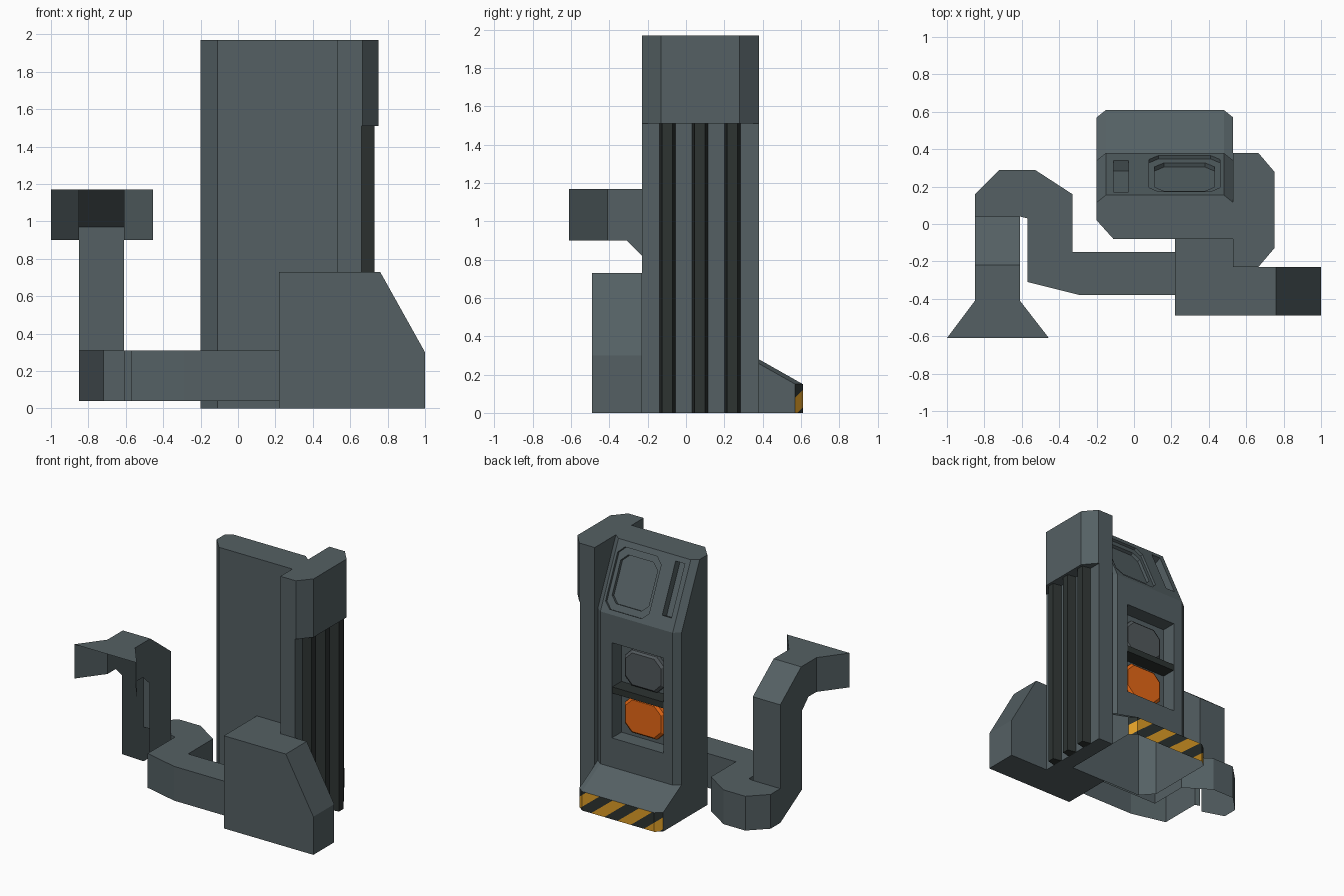
import bpy, bmesh, math
from mathutils import Vector

if "Cube" in bpy.data.objects:
    bpy.data.objects.remove(bpy.data.objects["Cube"])


def material(name, rgb):
    m = bpy.data.materials.new(name)
    m.diffuse_color = (*rgb, 1)
    m.use_nodes = True
    m.node_tree.nodes["Principled BSDF"].inputs["Base Color"].default_value = m.diffuse_color
    return m


STEEL = material("blue_grey_steel", (0.089, 0.117, 0.126))
DARK = material("dark_grey", (0.026, 0.033, 0.031))
YELLOW = material("hazard_yellow", (0.73, 0.34, 0.02))
ORANGE = material("orange", (0.83, 0.145, 0.008))
GREY = material("button_grey", (0.085, 0.1, 0.108))


def finish(name, bm, *mats):
    bmesh.ops.recalc_face_normals(bm, faces=bm.faces[:])
    me = bpy.data.meshes.new(name)
    bm.to_mesh(me)
    bm.free()
    for m in mats:
        me.materials.append(m)
    ob = bpy.data.objects.new(name, me)
    bpy.context.collection.objects.link(ob)
    return ob


def loft_bm(rings):
    """Skin matching rings of points and cap both ends."""
    bm = bmesh.new()
    vs = [[bm.verts.new(p) for p in r] for r in rings]
    n = len(rings[0])
    for a, b in zip(vs, vs[1:]):
        for i in range(n):
            j = (i + 1) % n
            bm.faces.new((a[i], a[j], b[j], b[i]))
    bm.faces.new(vs[0])
    bm.faces.new(vs[-1])
    bmesh.ops.recalc_face_normals(bm, faces=bm.faces[:])
    return bm


def loft(name, rings, mat):
    return finish(name, loft_bm(rings), mat)


def upright(name, pts, z0, z1, mat):
    return loft(name, [[(x, y, z) for x, y in pts] for z in (z0, z1)], mat)


def octagon(w, h, c):
    a, b = w / 2, h / 2
    return [(a, b - c), (a - c, b), (c - a, b), (-a, b - c),
            (-a, c - b), (c - a, -b), (a - c, -b), (a, c - b)]


def box(name, x0, x1, y0, y1, z0, z1, mat):
    return upright(name, [(x0, y0), (x1, y0), (x1, y1), (x0, y1)], z0, z1, mat)


# Main column: one chamfered section lofted up a changing back line
def section(z, yb):
    return [(x, y, z) for x, y in (
        (-.2, .02), (-.11, -.08), (.53, -.08), (.53, yb - .04),
        (.48, yb), (-.15, yb), (-.2, yb - .04))]


ZS = 1.48   # foot of the sloped console
bm = loft_bm([section(*l) for l in
              ((0, .61), (.15, .61), (.28, .38), (ZS, .38), (1.97, .155))])


# Hazard stripes sliced diagonally into the foot
def is_hazard(f):
    c = f.calc_center_median()
    return c.z < .151 and f.normal.y > .3 and c.y > .55


STEP = .115
for k in range(9):
    faces = [f for f in bm.faces if is_hazard(f)]
    geom = faces + list({e for f in faces for e in f.edges}) + list({v for f in faces for v in f.verts})
    bmesh.ops.bisect_plane(bm, geom=geom, plane_co=(.63 - k * STEP, 0, 0),
                           plane_no=Vector((1, 0, 1.25)).normalized())
    bm.normal_update()
for f in bm.faces:
    if is_hazard(f):
        c = f.calc_center_median()
        k = math.floor((.63 - c.x - 1.25 * c.z) / STEP)
        f.material_index = 2 if k % 2 == 0 else 1
column = finish("main_column", bm, STEEL, DARK, YELLOW)

# Recesses: button bay, console screen (two steps) and card slot
up = Vector((0, .155 - .38, 1.97 - ZS)).normalized()
out = Vector((0, up.z, -up.y))


def on_slope(x, y, pts, d):
    t = (.38 - y) / .225
    o = Vector((x, y, ZS + t * (1.97 - ZS)))
    return [o + Vector((u, 0, 0)) + up * v + out * d for u, v in pts]


def slope_cut(x, y, pts, depth):
    return loft("cutter", [on_slope(x, y, pts, d) for d in (-depth, .1)], STEEL)


slot = [(.04, .2), (-.04, .2), (-.04, -.2), (.04, -.2)]
cutters = [box("cutter", -.07, .38, .26, .5, .51, 1.26, STEEL),
           slope_cut(.27, .27, octagon(.38, .46, .05), .02),
           slope_cut(.27, .27, octagon(.32, .36, .05), .045),
           slope_cut(-.07, .255, slot, .06)]
bpy.context.view_layer.objects.active = column
for c in cutters:
    c.hide_render = True
    m = column.modifiers.new("cut", "BOOLEAN")
    m.operation, m.solver, m.object = "DIFFERENCE", "EXACT", c
    bpy.ops.object.modifier_apply(modifier=m.name)
for c in cutters:
    bpy.data.objects.remove(c)

# The column is open underneath
bm = bmesh.new()
bm.from_mesh(column.data)
low = [f for f in bm.faces if f.normal.z < -.9 and f.calc_center_median().z < .01]
bmesh.ops.delete(bm, geom=low, context="FACES")
bm.to_mesh(column.data)
bm.free()

# Buttons and the shelf between them
for name, z, mat in (("upper_button", 1.06, GREY), ("lower_button", .69, ORANGE)):
    loft(name, [[(.16 + u, y, z + v) for u, v in octagon(w, w - .06, .06)]
                for y, w in ((.259, .34), (.29, .34), (.305, .31))], mat)
box("button_shelf", -.07, .38, .26, .375, .86, .91, DARK)

# Side slab with overhanging cap and ribs
box("side_slab", .53, .66, -.23, .38, 0, 1.51, STEEL)
upright("slab_cap", [(.53, -.23), (.665, -.23), (.75, -.13), (.75, .28), (.665, .38), (.53, .38)],
        1.51, 1.97, STEEL)
for i in range(3):
    y = -.14 + i * .17
    upright("side_rib", [(.655, y), (.73, y + .015), (.73, y + .07), (.655, y + .085)],
            0, 1.51, DARK)

# Front housing with sloped shoulder
loft("front_housing", [[(x, y, z) for x, z in
     ((.22, 0), (1, 0), (1, .3), (.76, .73), (.22, .73))] for y in (-.49, -.23)], STEEL)
box("housing_neck", .22, .53, -.23, -.08, 0, .73, STEEL)

# Low duct: open trough, top face with skirts
path = [(.22, -.15), (-.33, -.15), (-.33, .16), (-.53, .29), (-.72, .29), (-.85, .16), (-.85, .04),
        (-.61, .04), (-.57, .03), (-.57, -.31), (-.29, -.38), (.22, -.38)]
bm = bmesh.new()
top = [bm.verts.new((x, y, .31)) for x, y in path]
bot = [bm.verts.new((x, y, .04)) for x, y in path]
bm.faces.new(top)
for i in range(len(path) - 1):
    if i != 6:      # mouth that meets the riser
        bm.faces.new((top[i], top[i + 1], bot[i + 1], bot[i]))
finish("low_duct", bm, STEEL)

# Rising duct: two side walls, back and top, open at front, flared outlet
bm = bmesh.new()
L, R = -.85, -.61
side = [(.04, .04), (.04, .31), (.04, .97), (-.22, 1.17), (-.41, 1.17), (-.41, .9),
        (-.31, .9), (-.23, .82), (-.23, .2)]
lv, rv = ([bm.verts.new((x, y, z)) for y, z in side] for x in (L, R))
bm.faces.new(lv)
bm.faces.new(rv[::-1])
for i in (1, 2, 3):
    bm.faces.new((lv[i], rv[i], rv[i + 1], lv[i + 1]))
lf, rf = ([bm.verts.new((x, -.61, z)) for z in (1.17, .9)] for x in (-1, -.455))
bm.faces.new((lv[4], rv[4], rf[0], lf[0]))
bm.faces.new((lv[4], lf[0], lf[1], lv[5]))
bm.faces.new((rv[4], rv[5], rf[1], rf[0]))
finish("rising_duct", bm, STEEL)
